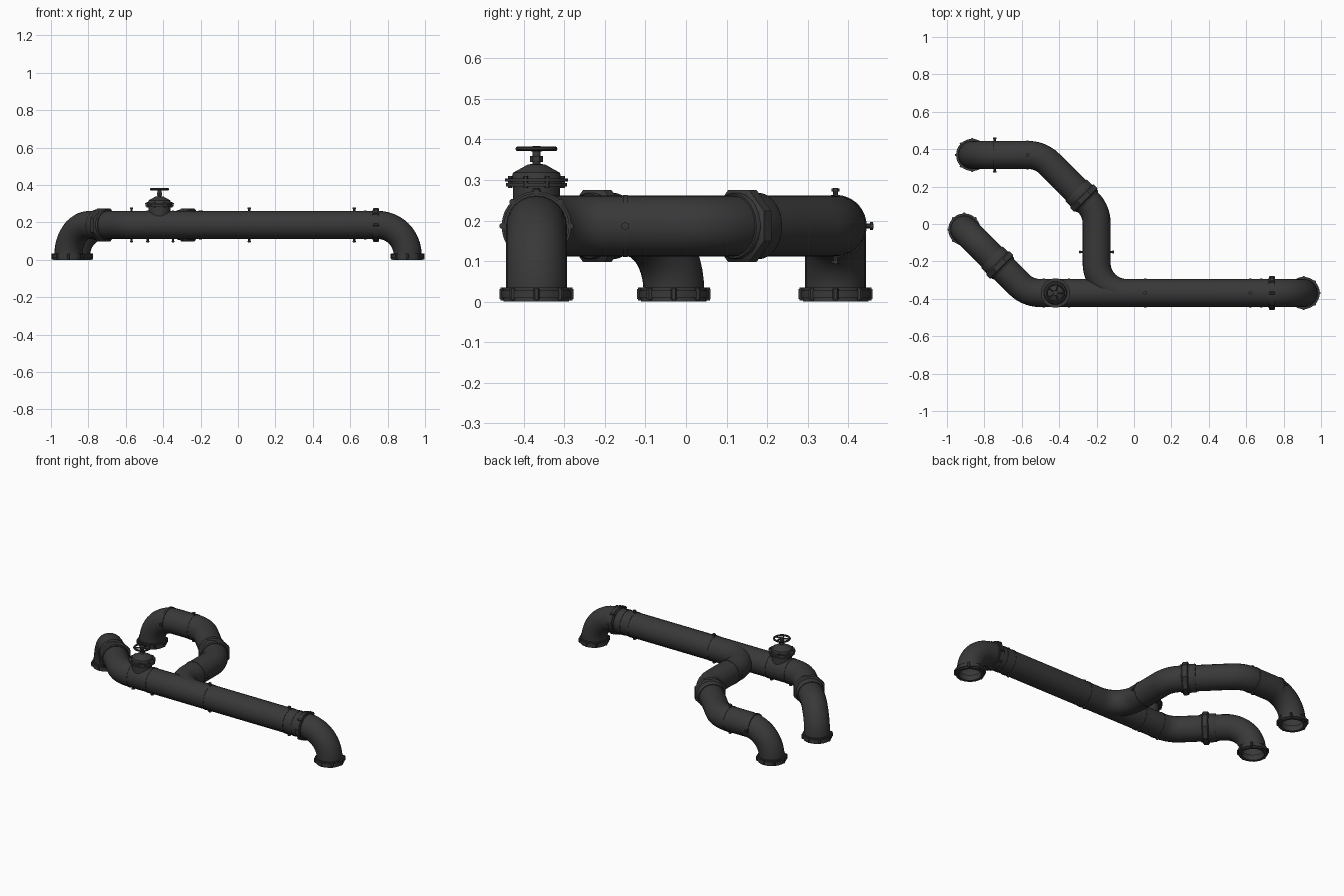
import bpy, bmesh, math
from mathutils import Vector, Matrix

if "Cube" in bpy.data.objects:
    bpy.data.objects.remove(bpy.data.objects["Cube"])

R, Z, BEND = 0.075, 0.1865, 0.16      # pipe radius, pipe height, elbow radius
mat = bpy.data.materials.new("dark_iron")
mat.diffuse_color = (0.04, 0.04, 0.04, 1)
mat.use_nodes = True
mat.node_tree.nodes["Principled BSDF"].inputs["Base Color"].default_value = mat.diffuse_color


def finish(name, me, angle=35):
    ob = bpy.data.objects.new(name, me)
    bpy.context.collection.objects.link(ob)
    me.materials.clear()
    me.materials.append(mat)
    bpy.ops.object.select_all(action='DESELECT')
    ob.select_set(True)
    bpy.context.view_layer.objects.active = ob
    bpy.ops.object.shade_smooth_by_angle(angle=math.radians(angle))
    return ob


def from_bm(name, bm):
    bmesh.ops.remove_doubles(bm, verts=bm.verts, dist=1e-5)
    bmesh.ops.recalc_face_normals(bm, faces=bm.faces)
    me = bpy.data.meshes.new(name)
    bm.to_mesh(me)
    bm.free()
    return finish(name, me)


def frame(loc, axis):
    """Local z follows the axis; local y stays upward for level pipes."""
    return Matrix.Translation(loc) @ Vector(axis).to_track_quat('Z', 'Y').to_matrix().to_4x4()


def pipe(name, pts, bend=BEND, steps=12):
    """Round pipe along a path whose corners become arcs."""
    pts = [Vector(p) for p in pts]
    path = [pts[0]]
    for a, b, c in zip(pts, pts[1:], pts[2:]):
        u, v = (b - a).normalized(), (c - b).normalized()
        turn = u.angle(v)
        start = b - u * bend * math.tan(turn / 2)
        side = (v - u * u.dot(v)).normalized()
        for i in range(steps + 1):
            t = turn * i / steps
            path.append(start + u * bend * math.sin(t) + side * bend * (1 - math.cos(t)))
    path.append(pts[-1])
    cu = bpy.data.curves.new(name, 'CURVE')
    cu.dimensions = '3D'
    cu.bevel_depth, cu.bevel_resolution = R, 10
    sp = cu.splines.new('POLY')
    sp.points.add(len(path) - 1)
    for q, p in zip(sp.points, path):
        q.co = (*p, 1)
    tmp = bpy.data.objects.new("tmp", cu)
    bpy.context.collection.objects.link(tmp)
    bpy.context.view_layer.update()
    dg = bpy.context.evaluated_depsgraph_get()
    me = bpy.data.meshes.new_from_object(tmp.evaluated_get(dg))
    bpy.data.objects.remove(tmp)
    return finish(name, me)


def lathe(name, profile, loc, axis=(0, 0, 1), n=40, closed=False):
    """Turn (radius, height) points around the axis."""
    bm, M = bmesh.new(), frame(loc, axis)
    rings = [[bm.verts.new(M @ Vector((r * math.cos(a), r * math.sin(a), h)))
              for a in [math.tau * (i + .5) / n for i in range(n)]] for r, h in profile]
    pairs = list(zip(rings, rings[1:])) + ([(rings[-1], rings[0])] if closed else [])
    for p, q in pairs:
        for i in range(n):
            j = (i + 1) % n
            bm.faces.new((p[i], p[j], q[j], q[i]))
    bmesh.ops.dissolve_degenerate(bm, dist=1e-6, edges=bm.edges)
    return from_bm(name, bm)


def cyl(bm, M, r, h, n=6):
    bmesh.ops.create_cone(bm, cap_ends=True, segments=n, radius1=r, radius2=r, depth=h, matrix=M)


def seam(name, loc, axis, angles=()):
    """Thin raised weld band, with radial studs at the given angles."""
    lathe(name, [(R - .004, -.006), (R + .002, -.006), (R + .002, .006), (R - .004, .006)],
          loc, axis, closed=True)
    if not angles:
        return
    bm, M = bmesh.new(), frame(loc, axis)
    for a in angles:
        A = M @ Matrix.Rotation(math.radians(a), 4, 'Z')
        out = Matrix.Rotation(math.pi / 2, 4, 'Y')
        cyl(bm, A @ Matrix.Translation((R + .006, 0, 0)) @ out, .006, .026, 8)
        cyl(bm, A @ Matrix.Translation((R + .014, 0, 0)) @ out, .010, .007)
    from_bm(name + "_studs", bm)


def flange(name, loc, axis, n=8):
    """Bolted flange: stepped disc and a circle of through bolts."""
    lathe(name, [(.064, -.019), (.081, -.019), (.081, -.010), (.086, -.010), (.086, .009),
                 (.081, .009), (.081, .016), (.064, .016)], loc, axis, closed=True)
    bm, M = bmesh.new(), frame(loc, axis)
    for i in range(n):
        A = M @ Matrix.Rotation(math.tau * i / n, 4, 'Z') @ Matrix.Translation((.084, 0, 0))
        cyl(bm, A, .005, .032, 8)
        cyl(bm, A, .008, .025)
    from_bm(name + "_bolts", bm)


def union_nut(name, loc, axis):
    """Eight-sided coupling nut with a round collar behind it."""
    lathe(name, [(.070, -.020), (.086, -.020), (.096, -.013), (.096, .013), (.086, .020),
                 (.070, .020)], loc, axis, 8, closed=True)
    lathe(name + "_collar", [(.070, -.03), (.079, -.03), (.082, -.025), (.082, .055),
                             (.079, .06), (.070, .06)], loc, axis, closed=True)


# Pipe runs, each ending in a downward elbow
Y = 0.369
right, left, back = (.907, -Y), (-.907, -.03), (-.865, Y)
pipe("main_pipe", [(*right, .01), (*right, Z), (-.568, -Y, Z), (*left, Z), (*left, .01)])
pipe("branch_pipe", [(0.05, -Y, Z), (-.2, -Y, Z), (-.2, .07, Z), (-.499, Y, Z),
                     (*back, Z), (*back, .01)])

# Foot flanges and the flange in the main run
for nm, p in (("right", right), ("left", left), ("back", back)):
    flange(nm + "_foot_flange", (*p, .019), (0, 0, 1))
flange("main_flange", (.738, -Y, Z), (1, 0, 0))

# Coupling nuts on the two diagonals
union_nut("branch_union", (-.268, .139, Z), (-1, 1, 0))
union_nut("left_union", (-.718, -.219, Z), (-1, 1, 0))

# Weld seams
X = (1, 0, 0)
seam("main_seam_mid", (.06, -Y, Z), X, (90, 270))
seam("main_seam_right", (.622, -Y, Z), X, (90, 270))
seam("main_seam_end", (.68, -Y, Z), X)
seam("valve_seam_left", (-.483, -Y, Z), X, (270,))
seam("valve_seam_right", (-.348, -Y, Z), X, (270,))
seam("branch_seam_low", (-.2, -.15, Z), (0, 1, 0), (0, 180))
seam("branch_seam_top", (-.57, Y, Z), X, (90, 270))
seam("branch_seam_end", (-.745, Y, Z), X, (0, 180))

# Gate valve: neck, bonnet and stem turned as one profile
V = Vector((-.42, -Y, 0))
lathe("valve_bonnet", [(.058, .20), (.058, .284), (.075, .284), (.075, .293), (.068, .293),
                       (.068, .296), (.078, .296), (.078, .304), (.062, .304), (.058, .318),
                       (.040, .328), (.022, .338), (.010, .340), (.010, .384), (0, .384)], V)
bm = bmesh.new()
for i in range(8):
    a = math.tau * (i + .5) / 8
    cyl(bm, Matrix.Translation(V + Vector((.070 * math.cos(a), .070 * math.sin(a), .295))), .006, .03)
cyl(bm, Matrix.Translation(V + Vector((0, 0, .352))), .016, .014)
cyl(bm, Matrix.Translation(V + Vector((0, 0, .377))), .014, .012, 16)
from_bm("valve_bolts", bm)

# Handwheel: rim and spokes
rim = [(.046 + .006 * math.cos(math.tau * k / 10), .377 + .006 * math.sin(math.tau * k / 10))
       for k in range(10)]
lathe("handwheel_rim", rim, V, n=32, closed=True)
bm = bmesh.new()
for i in range(5):
    cyl(bm, Matrix.Translation(V + Vector((0, 0, .376))) @ Matrix.Rotation(math.tau * i / 5, 4, 'Z')
        @ Matrix.Translation((.026, 0, 0)) @ Matrix.Rotation(math.pi / 2, 4, 'Y'), .004, .042, 8)
from_bm("handwheel_spokes", bm)
